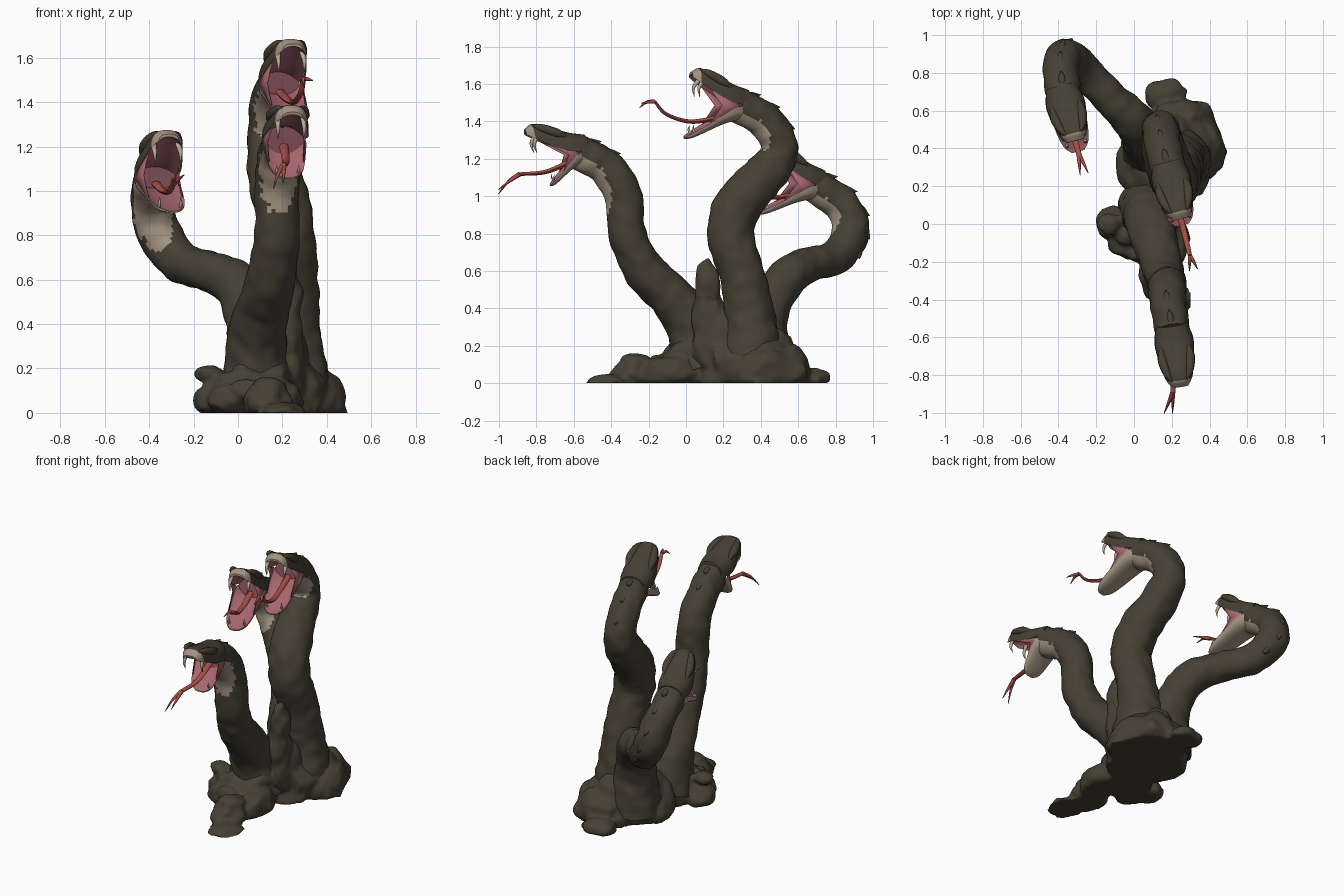
import bpy, bmesh, math, random
from mathutils import Vector, Matrix, noise

random.seed(4)
if "Cube" in bpy.data.objects:
    bpy.data.objects.remove(bpy.data.objects["Cube"])


def material(name, rgb):
    m = bpy.data.materials.new(name)
    m.use_nodes = True
    m.diffuse_color = (*rgb, 1)
    bsdf = m.node_tree.nodes["Principled BSDF"]
    bsdf.inputs["Base Color"].default_value = (*rgb, 1)
    bsdf.inputs["Roughness"].default_value = 0.8
    return m


SKIN = material("dark olive skin", (0.061, 0.052, 0.034))
BELLY = material("pale belly", (0.37, 0.295, 0.22))
MOUTH = material("pink mouth", (0.39, 0.135, 0.16))
THROAT = material("dark throat", (0.17, 0.06, 0.075))
TONGUE = material("red tongue", (0.39, 0.075, 0.062))
FANG = material("bone fang", (0.48, 0.41, 0.30))
ID = Matrix.Identity(4)


def finish(name, bm, mats, matrix=ID, angle=45):
    bmesh.ops.recalc_face_normals(bm, faces=bm.faces)
    mesh = bpy.data.meshes.new(name)
    bm.to_mesh(mesh)
    bm.free()
    mesh.transform(matrix)
    for m in mats:
        mesh.materials.append(m)
    ob = bpy.data.objects.new(name, mesh)
    bpy.context.collection.objects.link(ob)
    bpy.ops.object.select_all(action="DESELECT")
    ob.select_set(True)
    bpy.context.view_layer.objects.active = ob
    bpy.ops.object.shade_smooth_by_angle(angle=math.radians(angle))
    return ob


def loft(rings, rule, cap_index=0):
    """Skin closed rings; rule(ring, segment) gives the material index."""
    bm = bmesh.new()
    vs = [[bm.verts.new(p) for p in r] for r in rings]
    n = len(vs[0])
    for i in range(len(vs) - 1):
        for j in range(n):
            k = (j + 1) % n
            f = bm.faces.new((vs[i][j], vs[i][k], vs[i + 1][k], vs[i + 1][j]))
            f.material_index = rule(i, j)
    bm.faces.new(vs[0])
    bm.faces.new(vs[-1]).material_index = cap_index
    return bm


def spline(points, steps):
    """Catmull-Rom through (x, y, z, radius) points."""
    p = [Vector(q) for q in points]
    p = [2 * p[0] - p[1]] + p + [2 * p[-1] - p[-2]]
    out = []
    for i in range(1, len(p) - 2):
        a, b, c, d = p[i - 1:i + 3]
        for s in range(steps):
            t = s / steps
            out.append(0.5 * (2 * b + (c - a) * t + (2 * a - 5 * b + 4 * c - d) * t * t
                              + (3 * b - a - 3 * c + d) * t ** 3))
    return out + [p[-2]]


def tube(name, points, mats, steps=8, segs=8, matrix=ID, belly=0, rough=0, flat=1):
    """Round tube whose top side is carried back from its last point."""
    pts = spline(points, steps)
    pos = [q.to_3d() for q in pts]
    tang = [(pos[min(i + 1, len(pos) - 1)] - pos[max(i - 1, 0)]).normalized()
            for i in range(len(pos))]
    up, rings, dist, travelled = Vector((0, 0, 1)), [], [], 0
    for i in reversed(range(len(pos))):
        if i < len(pos) - 1:
            travelled += (pos[i + 1] - pos[i]).length
        up = (up - tang[i] * up.dot(tang[i])).normalized()
        side = tang[i].cross(up)
        ring = []
        for j in range(segs):
            a = 2 * math.pi * j / segs
            r = max(pts[i].w, 0.001)
            d = side * math.cos(a) + up * math.sin(a) * flat
            r *= 1 + rough * noise.noise((pos[i] + d * r) * 14)
            ring.append(pos[i] + d * r)
        rings.insert(0, ring)
        dist.insert(0, travelled)

    def rule(i, j):
        if dist[i] > belly:
            return 0
        low = -math.sin(2 * math.pi * (j + 0.5) / segs)
        ragged = 0.25 * noise.noise(rings[i][j] * 30)
        return int(low > 0.3 + 0.65 * (dist[i] / belly) ** 2 + ragged)

    finish(name, loft(rings, rule, len(mats) - 1), mats, matrix, 60)
    return pos, tang


def jaw(name, rows, mats, M, tip):
    """Hollow half shell: rows of (forward, half width, rim height, crown height)."""
    n = 24
    rings = []
    for f, w, rim, crown in spline(rows, 4):
        ring = []
        for j in range(n):
            c, s = math.cos(2 * math.pi * j / n), math.sin(2 * math.pi * j / n)
            lift = s ** 0.75 if s > 0 else 0.55 * s * s
            x = w * math.copysign(abs(c) ** 0.8, c)
            ring.append((x, -f, rim + (crown - rim) * lift))
        rings.append(ring)

    def rule(i, j):
        if j >= n // 2:
            return 1
        return 2 if i >= tip else 0

    finish(name, loft(rings, rule, 2), mats, M, 50)


def head(label, origin, yaw, pitch, tongue, sway, bite):
    M = (Matrix.Translation(origin) @ Matrix.Rotation(math.radians(yaw), 4, "Z")
         @ Matrix.Rotation(math.radians(-pitch), 4, "X"))
    squash = Matrix.Diagonal((1, *bite, 1))
    low = M @ squash
    jaw(label + "_upper_jaw", [(-.05, .08, 0, .085), (.03, .103, .01, .113), (.1, .1, .04, .15),
                               (.17, .085, .085, .185), (.22, .072, .12, .2), (.26, .045, .15, .178)],
        [SKIN, MOUTH, BELLY], M, 16)
    jaw(label + "_lower_jaw", [(-.05, .08, 0, -.08), (.03, .1, -.01, -.085), (.1, .095, -.05, -.105),
                               (.2, .082, -.11, -.15), (.26, .065, -.145, -.175), (.295, .035, -.165, -.18)],
        [BELLY, MOUTH, BELLY], low, 0)
    for side, word in ((1, "left"), (-1, "right")):
        # cheek skin stretched between the jaws
        upper = [Vector((side * x, -f, z)) for x, f, z in ((.099, .01, 0), (.096, .1, .042), (.08, .18, .092))]
        lower = [squash @ Vector((side * x, -f, z)) for x, f, z in ((.085, .11, 0), (.082, .18, -.1), (.093, .1, -.05))]
        bm = bmesh.new()
        v = [bm.verts.new(p) for p in upper + lower]
        for tri in ((0, 1, 3), (1, 2, 3), (0, 3, 5), (3, 4, 5)):
            bm.faces.new([v[k] for k in tri])
        cheek = finish(f"{label}_{word}_cheek", bm, [MOUTH], M)
        cheek.modifiers.new("thickness", "SOLIDIFY").thickness = 0.006
        # fangs and brow
        tube(f"{label}_{word}_upper_fang", [(side * .057, -.2, .14, .013), (side * .06, -.232, .095, .009),
                                            (side * .058, -.228, .045, .001)], [FANG], 4, matrix=M)
        tube(f"{label}_{word}_lower_fang", [(side * .05, -.25, -.15, .008), (side * .05, -.262, -.13, .006),
                                            (side * .048, -.257, -.105, .001)], [FANG], 4, matrix=low)
        tube(f"{label}_{word}_brow", [(side * .07, -.05, .09, .01), (side * .075, -.11, .13, .025),
                                      (side * .06, -.18, .172, .02), (side * .04, -.22, .19, .006)],
             [SKIN], 5, matrix=M)
    # forked tongue
    body = [(sway * f * f, -f, z, .021 - .01 * i / 4) for i, (f, z) in enumerate(tongue[:-1])]
    tube(label + "_tongue", body, [TONGUE], 6, matrix=M, flat=0.7)
    f, z = tongue[-1]
    x, y, h, r = body[-1]
    tip = sway * f * f
    for side, word in ((1, "left"), (-1, "right")):
        tube(f"{label}_{word}_tongue_fork",
             [(x, y, h, r), ((x + tip) / 2 + side * .012, (y - f) / 2, (h + z) / 2 + .008, .008),
              (tip + side * .022, -f, z + side * .012, .002)], [TONGUE], 5, matrix=M)


def serpent(label, path, tongue, yaw, pitch, belly, scales, sway=0, bite=(1, 1)):
    """Neck along (x, y, z, radius) points from root to skull, with its head."""
    pos, tang = tube(label + "_neck", path, [SKIN, BELLY, THROAT], 12, 32, belly=belly, rough=0.09)
    head(label, path[-1][:3], yaw, pitch, tongue, sway, bite)
    # low pointed scales along the nape
    up, i = Vector((0, 0, 1)), len(pos) - 1
    for k in range(scales * 7):
        up = (up - tang[i - k] * up.dot(tang[i - k])).normalized()
        if k % 7 == 3:
            at, back = pos[i - k], -tang[i - k]
            tube(f"{label}_nape_scale_{k // 7}", [(*(at + up * .07 - back * .05), .012),
                                                  (*(at + up * .08), .024),
                                                  (*(at + up * .108 + back * .04), .001)], [SKIN], 3, 6)


serpent("front", [(.09, .1, .08, .17), (.08, .03, .3, .135), (.11, -.08, .46, .12), (.145, -.22, .6, .11),
                  (.175, -.315, .8, .1), (.175, -.335, 1, .1), (.18, -.42, 1.145, .096), (.205, -.575, 1.235, .092)],
        [(.02, -.03), (.14, -.06), (.22, -.066), (.33, -.05), (.455, -.12)],
        yaw=8, pitch=-12, belly=.46, scales=2, sway=-.4, bite=(.62, .82))
serpent("middle", [(.25, .36, .08, .18), (.24, .34, .35, .137), (.24, .3, .58, .122), (.22, .235, .8, .125),
                   (.19, .29, .97, .125), (.155, .42, 1.11, .115), (.14, .5, 1.25, .1), (.15, .43, 1.395, .095),
                   (.185, .28, 1.485, .092)],
        [(.02, -.04), (.16, -.075), (.28, -.085), (.4, -.045), (.46, .02), (.54, 0)],
        yaw=14, pitch=0, belly=.4, scales=3)
serpent("back", [(.1, .4, .08, .17), (.07, .43, .37, .12), (0, .54, .565, .108), (-.14, .68, .64, .092),
                 (-.26, .81, .68, .092), (-.355, .88, .81, .1), (-.385, .835, .95, .095), (-.375, .68, 1.06, .092)],
        [(.02, -.03), (.14, -.07), (.24, -.08), (.32, -.05), (.43, -.03)],
        yaw=15, pitch=4, belly=.47, scales=5)

# Rocky mound: centre and radii of each boulder, fused together
boulders = [
    (.22, .36, .06, .2, .29, .25), (.31, .42, .03, .17, .22, .17), (.25, .54, .06, .17, .13, .15),
    (.17, .68, .02, .11, .09, .07), (.08, .3, .05, .17, .22, .22), (.08, .03, .08, .16, .17, .19),
    (-.13, 0, .175, .065, .06, .04), (-.11, 0, .05, .09, .09, .09), (-.03, -.09, .06, .11, .1, .08),
    (.13, -.27, .04, .11, .13, .1), (.2, -.41, 0, .1, .12, .05), (.19, -.08, .05, .1, .17, .1),
    (.14, -.27, .12, .08, .08, .04), (.04, -.15, .1, .09, .06, .05), (-.04, -.06, .15, .07, .05, .035),
    (.235, .115, .52, .055, .07, .14), (.22, .12, .33, .075, .09, .2), (.2, .2, .2, .12, .18, .2),
    (.4, .36, .03, .08, .12, .11),
]
bm = bmesh.new()
for x, y, z, a, b, c in boulders:
    verts = bmesh.ops.create_icosphere(bm, subdivisions=3, radius=1)["verts"]
    shift = Vector([random.uniform(0, 50) for _ in range(3)])
    for v in verts:
        k = 1 + 0.26 * noise.noise(v.co * 1.9 + shift)
        v.co = Vector((x + v.co.x * a * k, y + v.co.y * b * k, max(0, z + v.co.z * c * k)))
rock = finish("rock_base", bm, [SKIN])
fuse = rock.modifiers.new("fuse", "REMESH")
fuse.mode, fuse.voxel_size, fuse.use_smooth_shade = "VOXEL", 0.013, True
soften = rock.modifiers.new("soften", "SMOOTH")
soften.factor, soften.iterations = 0.5, 2
